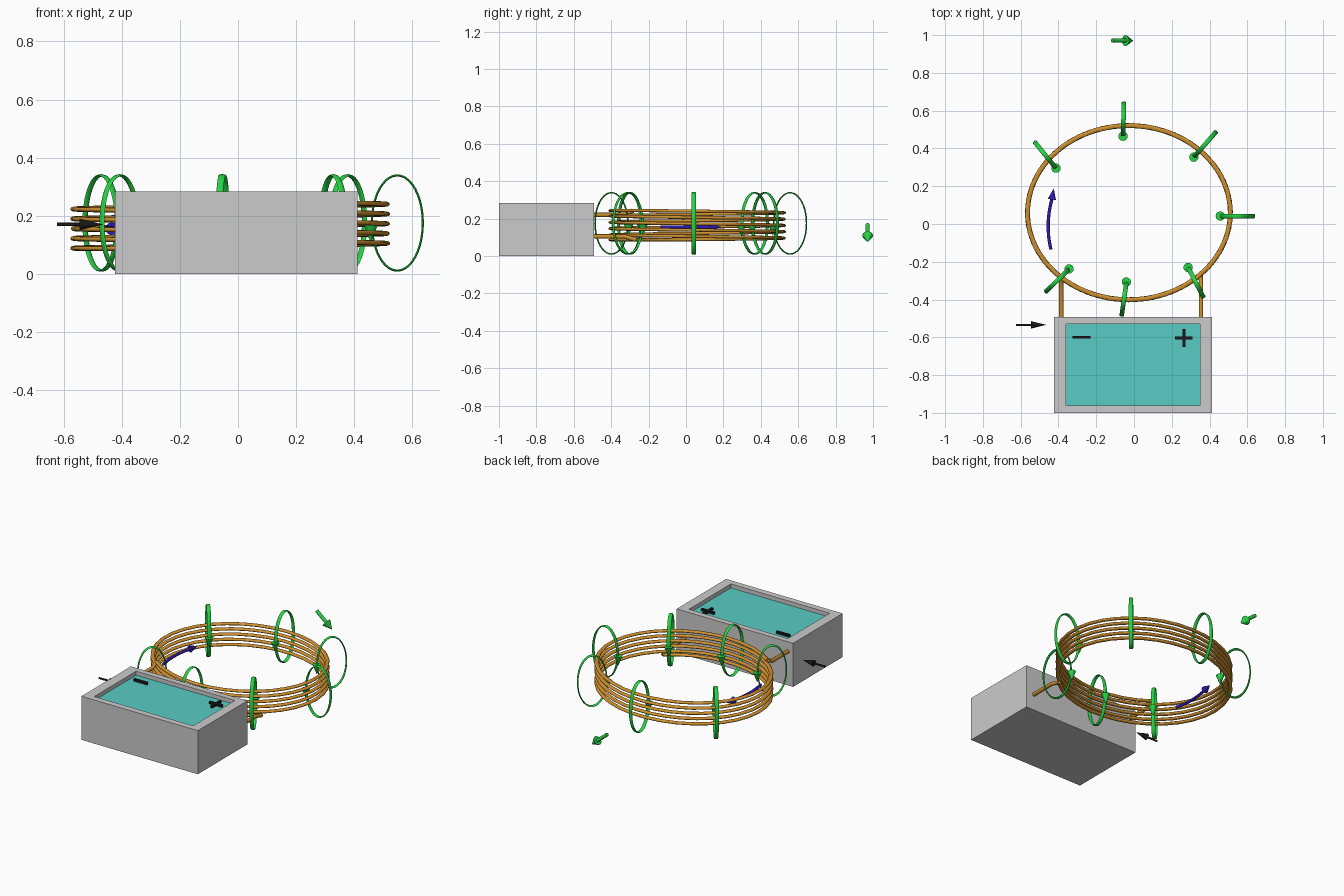
import bpy, math
from mathutils import Vector as V

if "Cube" in bpy.data.objects:
    bpy.data.objects.remove(bpy.data.objects["Cube"])


def mat(name, rgb):
    m = bpy.data.materials.new(name)
    m.diffuse_color = (*rgb, 1)
    m.use_nodes = True
    m.node_tree.nodes["Principled BSDF"].inputs["Base Color"].default_value = m.diffuse_color
    return m


COPPER = mat("copper", (0.62, 0.28, 0.03))
GREEN = mat("field_green", (0.02, 0.65, 0.06))
BLUE = mat("current_blue", (0.03, 0.01, 0.45))
BLACK = mat("black", (0.01, 0.01, 0.01))
TEAL = mat("panel_teal", (0.1, 0.6, 0.55))


def mesh(name, verts, faces, material=None, smooth=False):
    me = bpy.data.meshes.new(name)
    me.from_pydata([tuple(v) for v in verts], [], faces)
    me.update()
    ob = bpy.data.objects.new(name, me)
    bpy.context.collection.objects.link(ob)
    if material:
        me.materials.append(material)
    if smooth:
        bpy.ops.object.select_all(action='DESELECT')
        ob.select_set(True)
        bpy.context.view_layer.objects.active = ob
        bpy.ops.object.shade_smooth_by_angle(angle=math.radians(50))
    return ob


def tube(name, pts, ref, a, b, material, cyclic=False, scales=None, sides=10):
    """Sweep an ellipse: half-size a along ref, b across it."""
    pts, ref, n = [V(p) for p in pts], V(ref), len(pts)
    verts, faces = [], []
    for i, p in enumerate(pts):
        if cyclic:
            t = pts[(i + 1) % n] - pts[i - 1]
        else:
            t = pts[min(i + 1, n - 1)] - pts[max(i - 1, 0)]
        t.normalize()
        u = (ref - t * ref.dot(t)).normalized()
        w = t.cross(u)
        s = scales[i] if scales else 1
        for k in range(sides):
            q = 2 * math.pi * k / sides
            verts.append(p + u * (a * s * math.cos(q)) + w * (b * s * math.sin(q)))
    for i in range(n if cyclic else n - 1):
        j = (i + 1) % n
        for k in range(sides):
            m = (k + 1) % sides
            faces.append((i * sides + k, i * sides + m, j * sides + m, j * sides + k))
    if not cyclic:
        faces.append(tuple(reversed(range(sides))))
        faces.append(tuple(range((n - 1) * sides, n * sides)))
    return mesh(name, verts, faces, material, True)


def arrow(name, path, tip, r, head, material, sides=12):
    """Shaft along path, then a cone from its last point to tip."""
    tube(name + "_shaft", path, (0, 0, 1), r, r, material)
    tube(name + "_head", [path[-1], tip], (0, 0, 1), head, head, material,
         scales=[1, 0.03], sides=sides)


def rect(x0, x1, y0, y1, z):
    return [(x0, y0, z), (x1, y0, z), (x1, y1, z), (x0, y1, z)]


def box(name, x0, x1, y0, y1, z0, z1, material=None):
    f = [(3, 2, 1, 0), (4, 5, 6, 7)]
    f += [(k, (k + 1) % 4, (k + 1) % 4 + 4, k + 4) for k in range(4)]
    return mesh(name, rect(x0, x1, y0, y1, z0) + rect(x0, x1, y0, y1, z1), f, material)


# meter case with a recessed top
loops = (rect(-0.424, 0.412, -1, -0.493, 0) + rect(-0.424, 0.412, -1, -0.493, 0.283)
         + rect(-0.36, 0.35, -0.96, -0.53, 0.283) + rect(-0.36, 0.35, -0.96, -0.53, 0.25))
faces = [(3, 2, 1, 0), (12, 13, 14, 15)]
for s in range(0, 12, 4):
    faces += [(s + k, s + (k + 1) % 4, s + (k + 1) % 4 + 4, s + k + 4) for k in range(4)]
mesh("meter_case", loops, faces)
box("meter_panel", -0.36, 0.35, -0.96, -0.53, 0.25, 0.257, TEAL)

# polarity marks
box("minus_mark", -0.325, -0.23, -0.607, -0.592, 0.257, 0.272, BLACK)
box("plus_mark_bar", 0.218, 0.31, -0.611, -0.596, 0.257, 0.272, BLACK)
box("plus_mark_post", 0.257, 0.272, -0.65, -0.557, 0.257, 0.272, BLACK)

# coil: five oval turns plus the run between the two leads
CX, CY, RX, RY = -0.027, 0.06, 0.538, 0.462
start, end, steps = 228, 315 + 5 * 360, 180
pts = []
for i in range(steps + 1):
    d = start + (end - start) * i / steps
    z = 0.24 - 0.152 * (d - 360) / 1620
    a = math.radians(d)
    pts.append((CX + RX * math.cos(a), CY + RY * math.sin(a), min(0.243, max(0.087, z))))
tube("coil", pts, (0, 0, 1), 0.0085, 0.013, COPPER)

# leads into the case
for name, x, p, z in (("lead_left", -0.385, pts[0], 0.22), ("lead_right", 0.355, pts[-1], 0.105)):
    tube(name, [(x, -0.52, z), (x, -0.33, z), p], (0, 0, 1), 0.012, 0.012, COPPER)

# field loops around the wire: inner and outer ends in plan
ends = [(-0.058, 0.465, -0.053, 0.648), (0.317, 0.354, 0.438, 0.492),
        (0.457, 0.042, 0.64, 0.042), (0.286, -0.23, 0.37, -0.392),
        (-0.04, -0.307, -0.066, -0.49), (-0.344, -0.238, -0.471, -0.363),
        (-0.413, 0.296, -0.529, 0.438)]
for i, (x0, y0, x1, y1) in enumerate(ends):
    c = V(((x0 + x1) / 2, (y0 + y1) / 2, 0.175))
    h = V(((x1 - x0) / 2, (y1 - y0) / 2, 0))
    ring = []
    for k in range(40):
        a = 2 * math.pi * k / 40
        ring.append(c + h * (0.96 * math.cos(a)) + V((0, 0, 0.164 * math.sin(a))))
    tube(f"field_loop_{i + 1}", ring, (-h.y, h.x, 0), 0.012, 0.004, GREEN, cyclic=True)
    tube(f"field_loop_head_{i + 1}", [(x0, y0, 0.17), (x0, y0, 0.108)], (1, 0, 0),
         0.025, 0.025, GREEN, scales=[1, 0.03], sides=12)

# direction arrows: field (tilted), voltage, current (curved)
arrow("field_arrow", [(-0.115, 0.971, 0.168), (-0.045, 0.971, 0.11)],
      (-0.005, 0.971, 0.076), 0.011, 0.029, GREEN)
arrow("voltage_arrow", [(-0.624, -0.534, 0.17), (-0.545, -0.534, 0.17)],
      (-0.467, -0.534, 0.17), 0.006, 0.02, BLACK)
arc = []
for i in range(9):
    t = i / 8
    arc.append((-0.44 + 0.005 * t - 0.068 * t * (1 - t), -0.135 + 0.265 * t, 0.155))
arrow("current_arrow", arc, (-0.425, 0.187, 0.155), 0.009, 0.022, BLUE)
